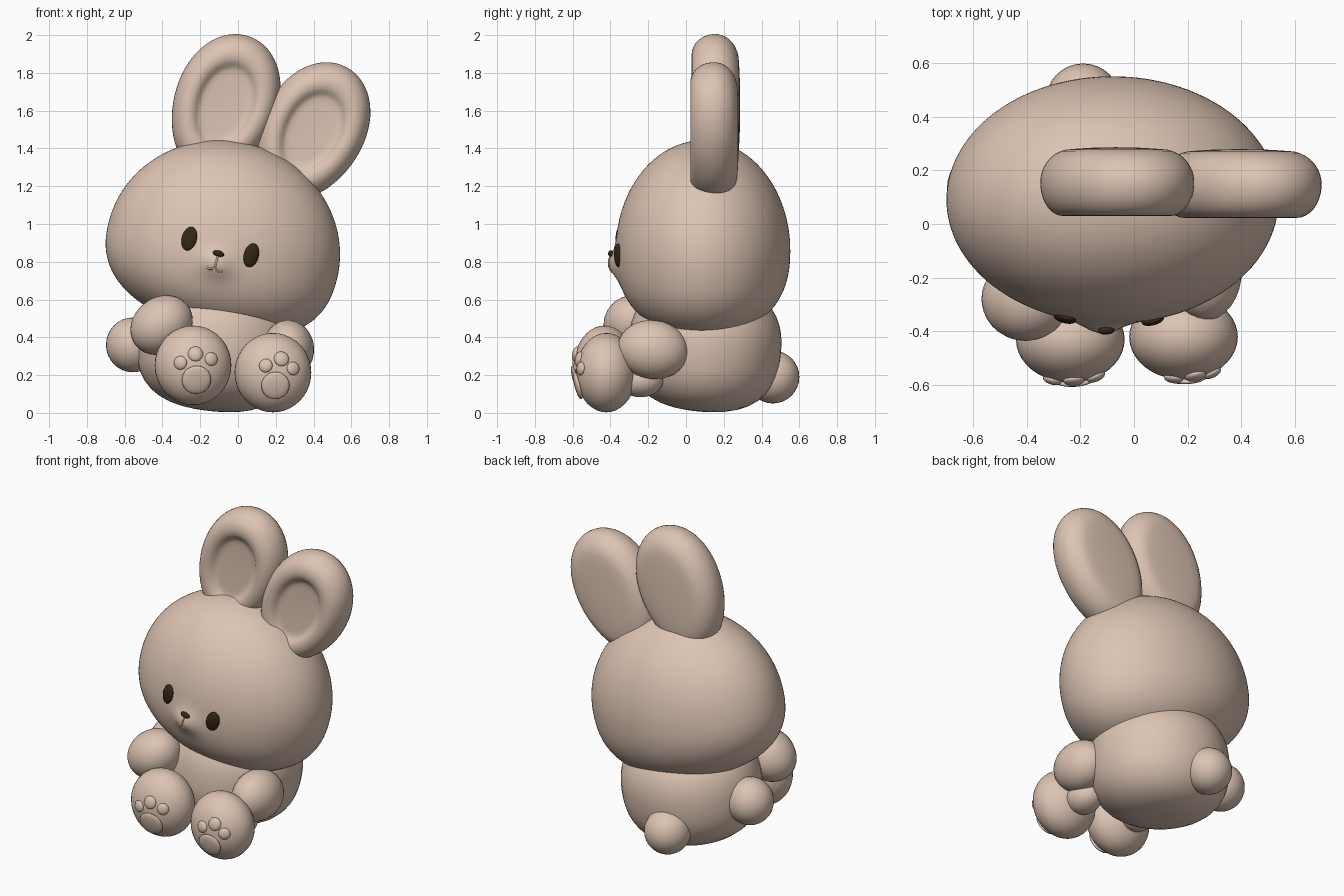
import bpy, bmesh, math
from mathutils import Matrix, Vector

if "Cube" in bpy.data.objects:
    bpy.data.objects.remove(bpy.data.objects["Cube"])

T, R = Matrix.Translation, Matrix.Rotation


def material(name, rgb):
    m = bpy.data.materials.new(name)
    m.diffuse_color = (*rgb, 1)
    m.use_nodes = True
    m.node_tree.nodes["Principled BSDF"].inputs["Base Color"].default_value = m.diffuse_color
    return m


FUR = material("beige fur", (0.72, 0.55, 0.45))
DARK = material("dark brown", (0.035, 0.02, 0.008))


def finish(name, bm, mat):
    bmesh.ops.recalc_face_normals(bm, faces=bm.faces[:])
    for f in bm.faces:
        f.smooth = True
    me = bpy.data.meshes.new(name)
    bm.to_mesh(me)
    bm.free()
    me.materials.append(mat)
    ob = bpy.data.objects.new(name, me)
    bpy.context.collection.objects.link(ob)
    return ob


def blob(name, matrix, radii, mat=FUR, n_up=2.0, n_down=2.0, low=None, seg=32, push=None):
    """Rounded ellipsoid; separate fullness and height above and below its equator."""
    bm = bmesh.new()
    bmesh.ops.create_uvsphere(bm, u_segments=seg, v_segments=seg // 2, radius=1)
    for v in bm.verts:
        p = v.co
        n = n_up if p.z > 0 else n_down
        p *= (math.hypot(p.x, p.y) ** n + abs(p.z) ** n) ** (-1 / n)
        rz = low if (low and p.z < 0) else radii[2]
        q = Vector((p.x * radii[0], p.y * radii[1], p.z * rz))
        if push and q.y < 0:
            q.y -= push(q.x, q.z)
        v.co = matrix @ q
    return finish(name, bm, mat)


def ear(name, matrix, a=0.272, b=0.388, seg=64):
    """Oval slab, wider to the top, with a rounded rim and a sunken front."""
    prof = [(0.19, 0.13), (0.14, 0.127)]
    for i in range(17):
        phi = math.radians(80 - 170 * i / 16)
        r = 0.115 if phi > 0 else 0.085
        prof.append((r * (1 - math.cos(phi)), 0.125 * math.sin(phi)))
    prof += [(0.103, -0.123), (0.118, -0.114), (0.13, -0.102), (0.14, -0.093),
             (0.152, -0.088), (0.175, -0.086)]
    bm = bmesh.new()
    rings = []
    for inset, y in prof:
        ring = []
        for k in range(seg):
            t = 2 * math.pi * k / seg
            x = (a - inset) * math.cos(t) * (1 + 0.07 * math.sin(t))
            ring.append(bm.verts.new(matrix @ Vector((x, y, (b - 1.3 * inset) * math.sin(t)))))
        rings.append(ring)
    for r0, r1 in zip(rings, rings[1:]):
        for k in range(seg):
            j = (k + 1) % seg
            bm.faces.new((r0[k], r0[j], r1[j], r1[k]))
    for ring, y in ((rings[0], 0.132), (rings[-1], -0.085)):
        c = bm.verts.new(matrix @ Vector((0, y, 0)))
        for k in range(seg):
            bm.faces.new((ring[k], ring[(k + 1) % seg], c))
    return finish(name, bm, FUR)


# Head, tilted sideways, with a soft muzzle bulge
HEAD = T((-0.08, 0.09, 0.86)) @ R(math.radians(15), 4, 'Y')
HR, LOW, N_DOWN, FX = (0.623, 0.462, 0.58), 0.428, 2.4, -0.018


def muzzle(x, z):
    return 0.042 * math.exp(-((x - FX) / 0.085) ** 2 - ((z + 0.08) / 0.07) ** 2)


def face_y(x, z):
    n, h = (2.0, HR[2]) if z > 0 else (N_DOWN, LOW)
    s = (1 - abs(z / h) ** n) ** (1 / n)
    return -HR[1] * math.sqrt(s * s - (x / HR[0]) ** 2) - muzzle(x, z)


blob("head", HEAD, HR, n_up=2.0, n_down=N_DOWN, low=LOW, seg=128, push=muzzle)

# Ears
ear("left_ear", T((-0.07, 0.155, 1.628)) @ R(math.radians(20), 4, 'Y'))
ear("right_ear", T((0.392, 0.148, 1.488)) @ R(math.radians(28), 4, 'Y'))

# Face: eyes, nose, mouth
for side, s in (("left", -1), ("right", 1)):
    x, z = FX + s * 0.17, 0.014
    blob(side + "_eye", HEAD @ T((x, face_y(x, z) - 0.002, z)) @ R(math.radians(s * 16), 4, 'Z'),
         (0.041, 0.018, 0.064), DARK)
blob("nose", HEAD @ T((FX, face_y(FX, -0.022) - 0.004, -0.022)), (0.031, 0.016, 0.016), DARK)

curve = bpy.data.curves.new("mouth", 'CURVE')
curve.dimensions = '3D'
curve.bevel_depth = 0.005
curve.bevel_resolution = 2
curve.materials.append(FUR)
for path in ([(0, -0.035), (0, -0.06), (0, -0.095)],
             [(-0.045, -0.106), (-0.03, -0.114), (-0.012, -0.109), (0, -0.095),
              (0.012, -0.109), (0.03, -0.114), (0.045, -0.106)]):
    sp = curve.splines.new('POLY')
    sp.points.add(len(path) - 1)
    for pt, (x, z) in zip(sp.points, path):
        pt.co = (*(HEAD @ Vector((x + FX, face_y(x + FX, z), z))), 1)
bpy.context.collection.objects.link(bpy.data.objects.new("mouth", curve))

# Body, leaning slightly, dropped onto the ground
body = blob("body", T((-0.11, 0.1, 0.36)) @ R(math.radians(6), 4, 'Y') @ R(math.radians(-5), 4, 'X'),
            (0.425, 0.405, 0.35), n_up=2.3, n_down=2.6, seg=48)
drop = min(v.co.z for v in body.data.vertices) - 0.004
for v in body.data.vertices:
    v.co.z -= drop

# Tail, arms and side paw
blob("tail", T((-0.19, 0.46, 0.19)), (0.14, 0.14, 0.14))
blob("left_arm", T((-0.405, -0.28, 0.465)) @ R(math.radians(-38), 4, 'Y'), (0.175, 0.157, 0.147))
blob("right_arm", T((0.265, -0.175, 0.335)) @ R(math.radians(-8), 4, 'X'), (0.138, 0.188, 0.156))
blob("left_side_paw", T((-0.557, 0.135, 0.36)), (0.142, 0.142, 0.145))

# Feet with short legs and raised paw pads (x, z, size)
feet = {
    "left": ((-0.238, -0.432, 0.252), [(-0.22, 0.175, 0.078), (-0.305, 0.265, 0.036),
                                       (-0.225, 0.312, 0.04), (-0.142, 0.285, 0.036)]),
    "right": ((0.185, -0.422, 0.213), [(0.198, 0.145, 0.075), (0.147, 0.25, 0.036),
                                       (0.23, 0.286, 0.04), (0.292, 0.235, 0.036)]),
}
FR = (0.203, 0.16, 0.21)
for side, (c, pads) in feet.items():
    blob(side + "_foot", T(c), FR, seg=40)
    blob(side + "_leg", T((c[0], -0.24, c[2] - 0.04)), (0.1, 0.12, 0.09))
    for i, (x, z, r) in enumerate(pads):
        dx, dz = (x - c[0]) / FR[0], (z - c[2]) / FR[2]
        y = c[1] - FR[1] * math.sqrt(1 - dx * dx - dz * dz)
        normal = Vector((dx / FR[0], (y - c[1]) / FR[1] ** 2, dz / FR[2]))
        turn = Vector((0, -1, 0)).rotation_difference(normal).to_matrix().to_4x4()
        blob(f"{side}_{'toe_pad' if i else 'sole_pad'}_{i}", T((x, y, z)) @ turn,
             (r, 0.018, r), seg=20)
